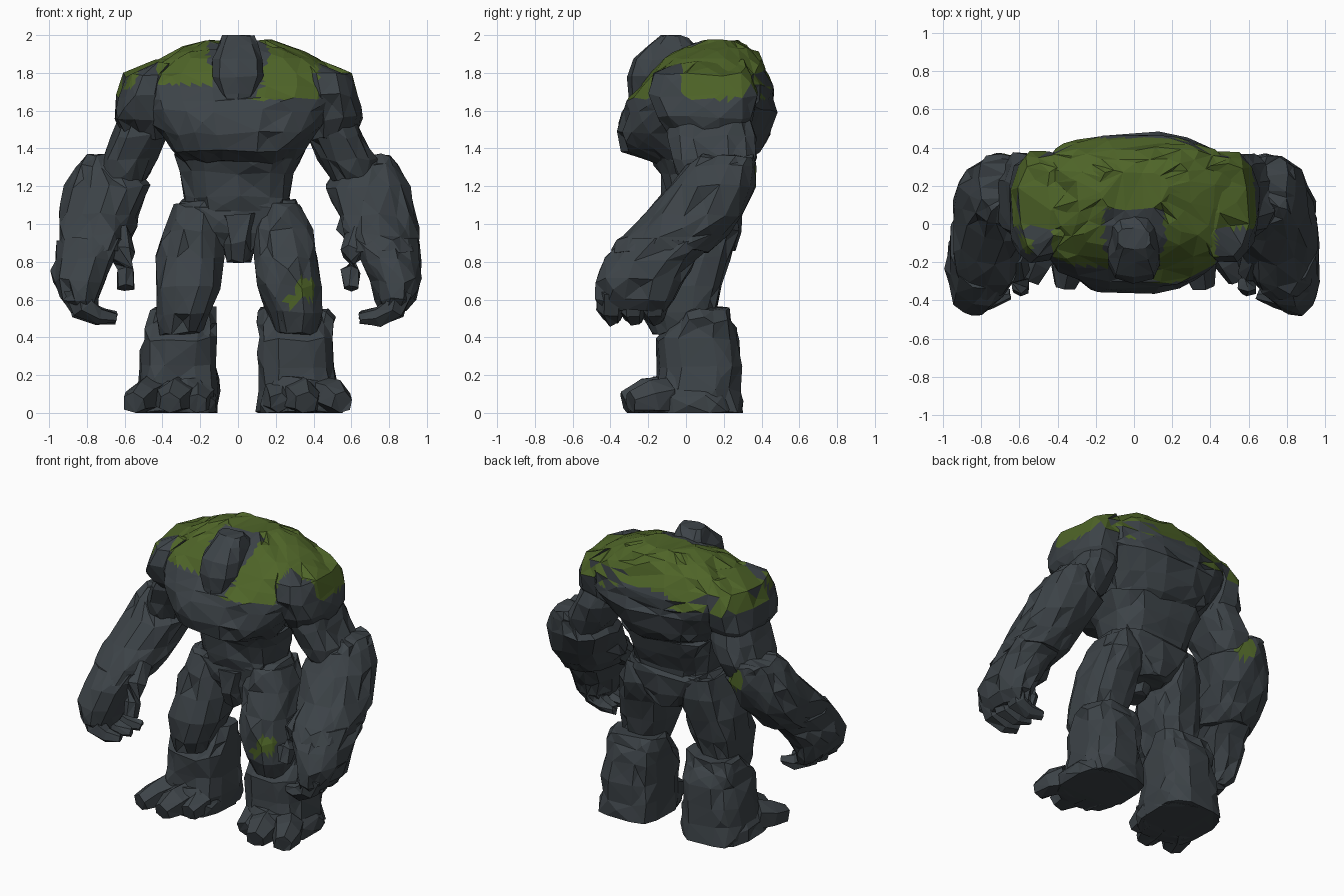
import bpy, bmesh, math, random
from mathutils import Vector

if "Cube" in bpy.data.objects:
    bpy.data.objects.remove(bpy.data.objects["Cube"])

random.seed(11)


def material(name, rgb):
    m = bpy.data.materials.new(name)
    m.diffuse_color = (*rgb, 1)
    m.use_nodes = True
    m.node_tree.nodes["Principled BSDF"].inputs["Base Color"].default_value = m.diffuse_color
    return m


STONE = material("dark slate stone", (0.046, 0.056, 0.064))
MOSS = material("moss green", (0.077, 0.128, 0.021))

# small stray moss patches: centre and radius
PATCHES = [((.36, -.2, .66), .06), ((.29, -.2, .59), .045), ((-.62, .35, 1.26), .08),
           ((.56, .17, 1.82), .09), ((-.55, -.1, 1.75), .06)]


def mossy(c, n):
    """Moss lies on the hump and shoulders, leaving the collar and chest front bare."""
    if any((c - Vector(p)).length < r for p, r in PATCHES):
        return True
    if c.z < 1.66 or n.z < 0.2 or c.y > 0.45:
        return False
    if abs(c.x) < 0.16 - 0.3 * max(0, -0.1 - c.y) and c.y < 0.08:
        return False
    if c.y < -0.02 and (abs(c.x) > 0.43 or (c.x < -0.1 and c.z < 1.74)):
        return False
    return True


def finish(name, bm, jitter, chips, moss):
    """Roughen a block into chipped rock with irregular facets, then paint the moss."""
    bmesh.ops.recalc_face_normals(bm, faces=bm.faces)
    for v in bm.verts:
        v.co += Vector([random.uniform(-jitter, jitter) for _ in range(3)])
    # push some face centres in or out to break up the even facets
    for f in [f for f in bm.faces if len(f.verts) == 4 and random.random() < chips]:
        n, push = f.normal.copy(), random.uniform(-0.02, 0.02)
        for v in bmesh.ops.poke(bm, faces=[f])["verts"]:
            v.co += n * push + Vector([random.uniform(-jitter, jitter) for _ in range(3)])
    for v in bm.verts:
        v.co.z = min(2, max(0, v.co.z))
    bmesh.ops.triangulate(bm, faces=bm.faces)
    if moss:
        bmesh.ops.subdivide_edges(bm, edges=bm.edges, cuts=2, use_grid_fill=True)
    bm.normal_update()
    for f in bm.faces:
        f.material_index = int(moss and mossy(f.calc_center_median(), f.normal))
    me = bpy.data.meshes.new(name)
    bm.to_mesh(me)
    bm.free()
    me.materials.append(STONE)
    me.materials.append(MOSS)
    bpy.context.collection.objects.link(bpy.data.objects.new(name, me))


def skin(rings):
    """Bridge rings of points and close both ends."""
    bm = bmesh.new()
    vs = [[bm.verts.new(p) for p in r] for r in rings]
    n = len(vs[0])
    for a, b in zip(vs, vs[1:]):
        for i in range(n):
            bm.faces.new((a[i], a[(i + 1) % n], b[(i + 1) % n], b[i]))
    bm.faces.new(vs[0])
    bm.faces.new(vs[-1])
    return bm


def block(name, sections, side=1, n=12, power=0.65, jitter=0.014, chips=0.5, moss=False):
    """Stack of boxy level sections given as (z, x0, x1, y0, y1)."""
    rings = []
    for z, x0, x1, y0, y1 in sections:
        ring = []
        for i in range(n):
            a = math.tau * (i + 0.5) / n
            c, s = math.cos(a), math.sin(a)
            x = math.copysign(abs(c) ** power, c) * (x1 - x0) / 2 + (x0 + x1) / 2
            y = math.copysign(abs(s) ** power, s) * (y1 - y0) / 2 + (y0 + y1) / 2
            ring.append((side * x, y, z))
        rings.append(ring)
    finish(name, skin(rings), jitter, chips, moss)


def limb(name, points, side=1, n=6):
    """Faceted tube along (x, y, z, radius) points, for fingers and toes."""
    pts = [Vector((side * p[0], p[1], p[2])) for p in points]
    rings = []
    for i, p in enumerate(pts):
        d = (pts[min(i + 1, len(pts) - 1)] - pts[max(i - 1, 0)]).normalized()
        u = d.cross(Vector((0.1, 0.3, 1)) if abs(d.z) < 0.8 else Vector((0, 1, 0))).normalized()
        w = d.cross(u)
        r = points[i][3]
        rings.append([p + r * (math.cos(math.tau * (k + .5) / n) * u + math.sin(math.tau * (k + .5) / n) * w)
                      for k in range(n)])
    finish(name, skin(rings), 0.008, 0, False)


# Trunk
block("chest", [(1.33, -.30, .30, -.18, .32), (1.39, -.35, .35, -.34, .39), (1.48, -.41, .41, -.375, .44),
                (1.60, -.50, .50, -.34, .48), (1.66, -.53, .53, -.31, .475), (1.73, -.55, .55, -.25, .46),
                (1.80, -.53, .53, -.19, .43), (1.87, -.42, .42, -.12, .40), (1.93, -.30, .30, -.02, .35),
                (1.965, -.18, .18, .08, .28)], n=20, power=0.72, jitter=0.012, moss=True)
block("waist", [(1.05, -.27, .27, -.1, .28), (1.15, -.28, .28, -.12, .29), (1.27, -.30, .30, -.14, .33),
                (1.38, -.35, .35, -.18, .37)], n=14)
block("pelvis", [(0.86, -.1, .1, -.06, .26), (0.96, -.24, .24, -.1, .28), (1.08, -.33, .33, -.11, .29),
                 (1.13, -.3, .3, -.09, .28)], n=14)
block("hip_flap", [(0.80, -.06, .06, -.1, .1), (0.9, -.08, .08, -.14, .16), (1.05, -.13, .13, -.13, .2)], n=8)

# Head, sunk low in front of the hump
block("head", [(1.63, -.05, .05, -.3, -.15), (1.69, -.10, .10, -.3, -.02), (1.78, -.14, .14, -.31, .06),
               (1.87, -.135, .135, -.28, .09), (1.95, -.105, .105, -.2, .04), (2.0, -.085, .085, -.13, -.02)],
      n=10, power=0.65, jitter=0.006, chips=0.1)

for side, tag in ((1, "left"), (-1, "right")):
    # Arms
    block(tag + "_shoulder", [(1.45, .36, .60, -.08, .30), (1.56, .34, .665, -.16, .36), (1.68, .34, .64, -.2, .38),
                              (1.79, .33, .60, -.17, .36), (1.86, .33, .45, -.06, .3)], side, power=0.78, moss=True)
    block(tag + "_upper_arm", [(1.58, .36, .62, -.08, .32), (1.46, .38, .67, -.1, .37), (1.34, .43, .73, -.07, .37),
                               (1.22, .5, .75, -.02, .33)], side, power=0.75)
    block(tag + "_forearm", [(1.36, .66, .81, .08, .36), (1.31, .56, .86, 0, .37), (1.20, .46, .915, -.1, .36),
                             (1.05, .53, .945, -.21, .31), (0.94, .56, .955, -.33, .22), (0.86, .60, .96, -.40, .13)],
          side, n=14, power=0.9, moss=side < 0)
    block(tag + "_hand", [(0.92, .59, .955, -.35, .17), (0.81, .65, .965, -.43, .05), (0.70, .70, .975, -.475, -.01),
                          (0.60, .73, .94, -.475, -.06), (0.54, .75, .89, -.43, -.1)], side, power=0.85)
    for i, y in enumerate((-.39, -.27, -.16)):
        limb(f"{tag}_finger_{i + 1}", [(.85, y, .65, .075), (.82, y - .01, .55, .07), (.74, y, .51, .052),
                                      (.65, y + .02, .505, .03)], side)
    limb(tag + "_thumb", [(.65, -.16, .93, .09), (.61, -.25, .84, .07), (.595, -.31, .75, .055),
                          (.595, -.34, .66, .045)], side)
    # Legs
    block(tag + "_thigh", [(1.10, .12, .34, -.1, .26), (0.97, .08, .39, -.14, .28), (0.82, .08, .43, -.19, .23),
                           (0.67, .10, .445, -.23, .19), (0.53, .16, .44, -.23, .15), (0.42, .2, .41, -.18, .1)],
          side, power=0.75, moss=side > 0)
    block(tag + "_shin", [(0.55, .11, .47, .0, .22), (0.48, .1, .5, -.07, .25), (0.39, .1, .5, -.16, .28),
                          (0.25, .1, .52, -.15, .29), (0.12, .1, .53, -.16, .285), (0, .1, .53, -.14, .305)],
          side, power=0.65)
    # Feet, turned outward with splayed toes
    block(tag + "_foot", [(0, .11, .56, -.22, .28), (0.09, .12, .55, -.22, .26), (0.18, .16, .48, -.17, .2)],
          side, power=0.75)
    for i, (x, dx, y, r) in enumerate(((.21, .01, -.24, .085), (.32, .04, -.325, .1), (.46, .09, -.29, .095))):
        limb(f"{tag}_toe_{i + 1}", [(x, -.1, .09, r * 1.1), (x + dx * .6, y + .1, .075, r), (x + dx, y, .05, r * .65)],
             side)
